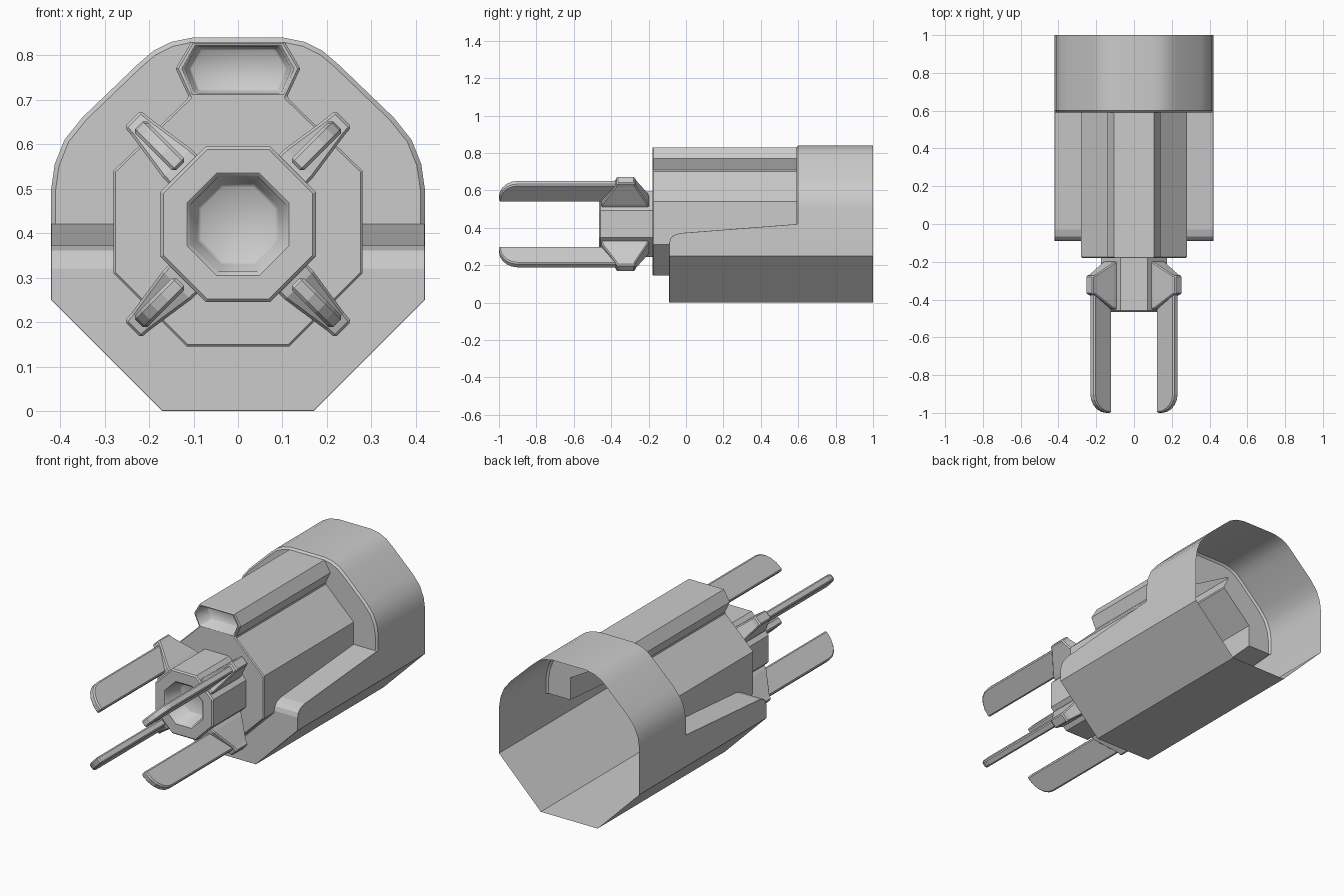
import bpy, bmesh, math

if "Cube" in bpy.data.objects:
    bpy.data.objects.remove(bpy.data.objects["Cube"])

grey = bpy.data.materials.new("plain_grey")
grey.diffuse_color = (0.6, 0.6, 0.6, 1)
grey.use_nodes = True
grey.node_tree.nodes["Principled BSDF"].inputs["Base Color"].default_value = grey.diffuse_color


def build(name, polys, smooth_polys=(), bevel=0, smooth_angle=None):
    """Weld a list of polygons (lists of 3D points) into one object."""
    bm = bmesh.new()
    for group, smooth in ((polys, False), (smooth_polys, True)):
        for p in group:
            f = bm.faces.new([bm.verts.new(c) for c in p])
            f.smooth = smooth
    bmesh.ops.remove_doubles(bm, verts=bm.verts, dist=0.0005)
    bmesh.ops.recalc_face_normals(bm, faces=bm.faces)
    me = bpy.data.meshes.new(name)
    bm.to_mesh(me)
    bm.free()
    me.materials.append(grey)
    ob = bpy.data.objects.new(name, me)
    bpy.context.collection.objects.link(ob)
    if bevel:
        m = ob.modifiers.new("edge_bevel", 'BEVEL')
        m.width, m.segments = bevel, 1
        m.limit_method, m.angle_limit = 'ANGLE', math.radians(60)
    if smooth_angle:
        bpy.ops.object.select_all(action='DESELECT')
        ob.select_set(True)
        bpy.context.view_layer.objects.active = ob
        bpy.ops.object.shade_smooth_by_angle(angle=math.radians(smooth_angle))
    return ob


def at(loop, y):
    return [(x, y, z) for x, z in loop]


def bridge(a, b, closed=True):
    n = len(a)
    return [[a[i], a[(i + 1) % n], b[(i + 1) % n], b[i]]
            for i in range(n if closed else n - 1)]


def mirror(half):
    """Right half profile, bottom to top, continued down the left side."""
    return half + [(-x, z) for x, z in reversed(half)]


def scaled(loop, s, cz):
    return [(x * s, cz + (z - cz) * s) for x, z in loop]


# shared profiles (x, z) and the sloping top line of the lower housing (y, z)
shell_top = [(.42, .50), (.412, .555), (.39, .61), (.35, .66), (.225, .78),
             (.19, .81), (.15, .83), (.10, .84)]
shell = mirror([(.17, 0), (.42, .25)] + shell_top)
ramp = [(-.09, .32), (-.083, .343), (-.066, .361), (-.03, .372), (.59, .42)]
body_top = [(.28, .54), (.11, .705), (.14, .77), (.105, .83)]
FRONT, LIP, WALL = -.18, -.09, .59

# rear shell: thin open sleeve with a chamfered lip and a front wall around the body
lip = scaled(mirror([(.42, .42)] + shell_top), .976, .42)
upper = mirror([(.42, .42)] + shell_top)
wall = lip + list(reversed(mirror([(.28, .42)] + body_top)))
build("rear_shell",
      bridge(at(shell, .60), at(shell, 1))
      + bridge(at(upper, .60), at(lip, WALL), False)
      + [at(wall, WALL)], smooth_angle=28)

# lower housing: chamfered trough with sloping side ledges
low = [(-.42, .25), (-.17, 0), (.17, 0), (.42, .25)]
polys = bridge(at(low, LIP), at(low, .60), False)
polys.append(at([(-.42, .32)] + low + [(.42, .32), (.28, .32), (-.28, .32)], LIP))
for s in (1, -1):
    polys.append([(s * .42, y, z) for y, z in ramp]
                 + [(s * .42, .60, .42), (s * .42, .60, .25), (s * .42, LIP, .25)])
    polys += bridge([(s * .28, y, z) for y, z in ramp],
                    [(s * .42, y, z) for y, z in ramp], False)
build("lower_housing", polys, bevel=.009)

# main body: faceted barrel with a raised key along the top and a pocket in its end
lower = [(-.28, .31), (-.115, .145), (.115, .145), (.28, .31)]
polys = bridge(at(lower, FRONT), at(lower, LIP), False)
top = mirror(body_top)
polys += bridge(at(top, FRONT), at(top, WALL), False)
for s in (1, -1):
    polys.append([(s * .28, y, z) for y, z in
                  [(FRONT, .31), (LIP, .31)] + ramp + [(WALL, .54), (FRONT, .54)]])
polys.append(at(lower + [(.28, .54), (.11, .705), (-.11, .705), (-.28, .54)], FRONT))
key = mirror(body_top[1:])
pocket = mirror([(.098, .715), (.12, .77), (.092, .82)])
floor = scaled(pocket, .92, .768)
polys += bridge(at(key, FRONT), at(pocket, FRONT))
build("body", polys,
      bridge(at(pocket, FRONT), at(floor, FRONT + .08)) + [at(floor, FRONT + .08)],
      bevel=.007)


# nozzle: octagonal hub with a blind octagonal hole
def octagon(apothem):
    r = apothem / math.cos(math.pi / 8)
    return [(r * math.cos(math.pi * (i + .5) / 4),
             .42 + r * math.sin(math.pi * (i + .5) / 4)) for i in range(8)]


hub, hole, base = octagon(.175), octagon(.108), octagon(.09)
build("nozzle",
      bridge(at(hub, FRONT), at(hub, -.465)) + bridge(at(hub, -.465), at(hole, -.465)),
      bridge(at(hole, -.465), at(base, -.36)) + [at(base, -.36)], bevel=.007)

# four diagonal prongs, each a tapered boss and a flat blade with a rounded tip
R = math.sqrt(.5)
blade = [(.184, -.30), (.184, -1)]
blade += [(.195 + .12 * math.sin(a), -.90 - .10 * math.cos(a))
          for a in [math.pi / 2 * i / 5 for i in range(6)]]
blade += [(.315, -.30)]
sections = [(.165, .046, -.455, -.195), (.195, .045, -.45, -.205),
            (.31, .028, -.378, -.268), (.335, .026, -.37, -.275)]

for sx, side in ((1, "right"), (-1, "left")):
    for sz, level in ((1, "upper"), (-1, "lower")):
        def place(r, t, y):
            return (sx * R * (r + t), y, .42 + sz * R * (r - t))

        loops = [[place(r, -t, y0), place(r, t, y0), place(r, t, y1), place(r, -t, y1)]
                 for r, t, y0, y1 in sections]
        polys = [loops[0], loops[-1]]
        for a, b in zip(loops, loops[1:]):
            polys += bridge(a, b)
        build(f"{level}_{side}_boss", polys, bevel=.006)

        near = [place(r, -.019, y) for r, y in blade]
        far = [place(r, .019, y) for r, y in blade]
        build(f"{level}_{side}_blade", [near, far] + bridge(near, far), bevel=.007)
